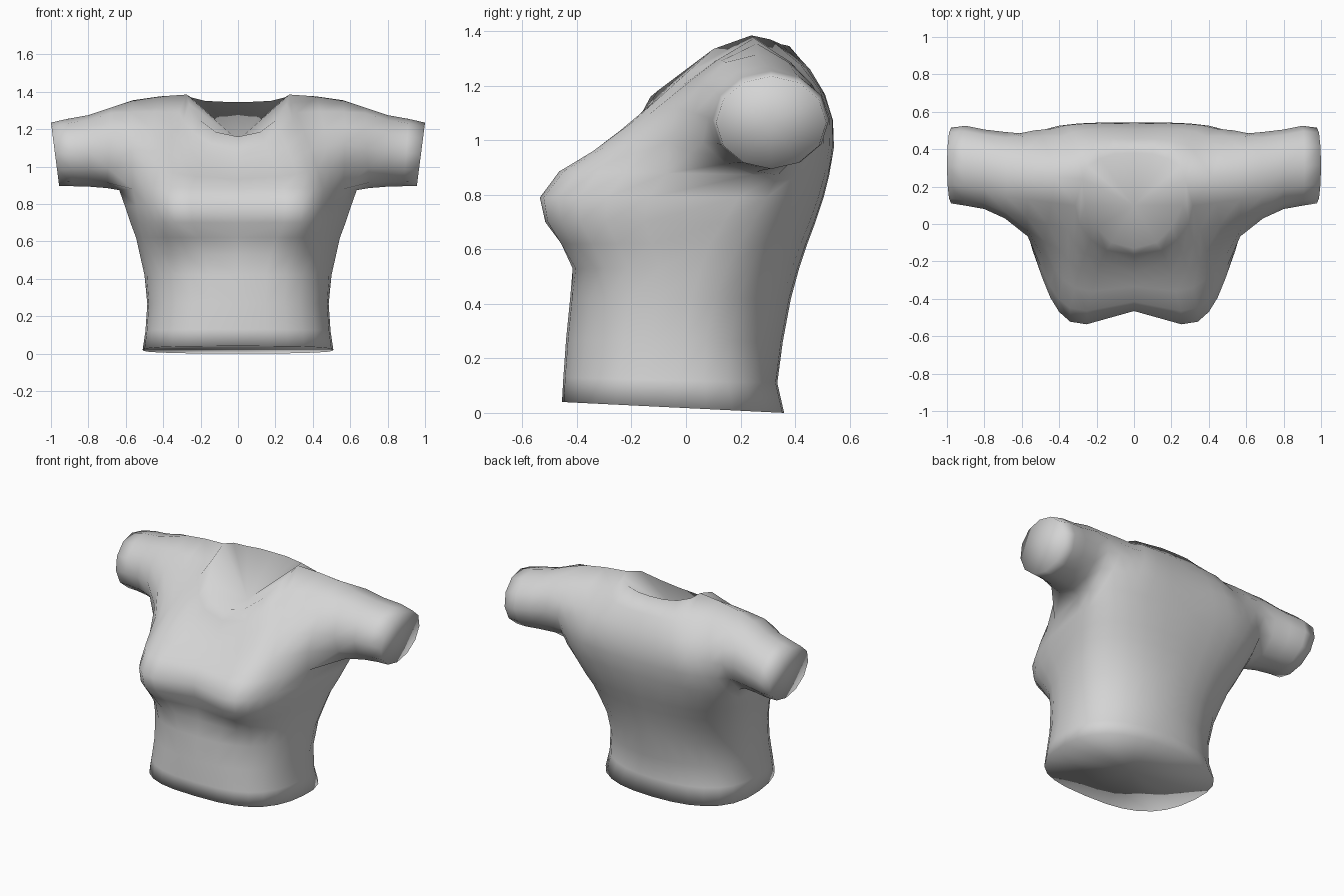
import bpy, bmesh, math
from mathutils import Vector

if "Cube" in bpy.data.objects:
    bpy.data.objects.remove(bpy.data.objects["Cube"])

grey = bpy.data.materials.new("light_grey_cloth")
grey.diffuse_color = (0.66, 0.66, 0.66, 1)
grey.use_nodes = True
grey.node_tree.nodes["Principled BSDF"].inputs["Base Color"].default_value = grey.diffuse_color

bm = bmesh.new()
ANGLES = [0, 12, 25, 38, 52, 66, 80]      # columns from the centre line to the armhole
LAST = len(ANGLES) - 1
STEPS = 5                                 # rows between armpit and shoulder


def strip(a, b):
    """Quads between two rows of vertices."""
    for i in range(len(a) - 1):
        quad = []
        for v in (a[i], a[i + 1], b[i + 1], b[i]):
            if v not in quad:
                quad.append(v)
        if len(quad) > 2:
            bm.faces.new(quad)


def fan(row, centre, closed=False):
    """Triangles from a row to one centre point."""
    c = bm.verts.new(centre)
    loop = row + row[:1] if closed else row
    for a, b in zip(loop, loop[1:]):
        bm.faces.new((a, b, c))


def half_ring(zf, zb, w, wf, yf, yb, ys, bust, p, q):
    """Half a torso ring: front centre, around the side, to back centre."""
    pts = []
    for front in (True, False):
        angs = ANGLES + [90] if front else ANGLES[::-1]
        for deg in angs:
            s, c = math.sin(math.radians(deg)), math.cos(math.radians(deg))
            if deg == 90:
                c = 0.0
            if front:
                x = (wf + (w - wf) * (deg / 90) ** 6) * s ** p
                y = ys + (yf - ys) * c ** p
                y -= bust * math.exp(-((x - 0.3) / (0.13 if x < 0.3 else 0.2)) ** 2)
            else:
                x = w * s ** q
                y = ys + (yb - ys) * c ** (q - 0.13)
            f = (y - yf) / (yb - yf)
            pts.append(bm.verts.new((x, y, zf + (zb - zf) * f)))
    return pts


# Torso from hem to armpit: z front, z back, width, front width, front, back, side y, bust,
# front roundness, back roundness
LEVELS = [
    (0.04, 0.00, 0.51, 0.50, -0.455, 0.36, -0.04, 0.0, 0.72, 0.84),
    (0.13, 0.11, 0.495, 0.49, -0.45, 0.335, -0.03, 0.0, 0.73, 0.90),
    (0.27, 0.26, 0.485, 0.48, -0.44, 0.355, -0.01, 0.0, 0.76, 0.98),
    (0.42, 0.42, 0.50, 0.485, -0.425, 0.385, 0.02, 0.0, 0.74, 0.96),
    (0.53, 0.53, 0.525, 0.485, -0.415, 0.415, 0.06, 0.02, 0.66, 0.91),
    (0.62, 0.62, 0.545, 0.485, -0.43, 0.445, 0.10, 0.055, 0.54, 0.87),
    (0.70, 0.70, 0.575, 0.49, -0.455, 0.475, 0.15, 0.08, 0.44, 0.83),
    (0.79, 0.79, 0.605, 0.49, -0.465, 0.505, 0.20, 0.088, 0.42, 0.80),
    (0.885, 0.87, 0.635, 0.50, -0.415, 0.525, 0.25, 0.065, 0.44, 0.78),
]
rings = [half_ring(*lv) for lv in LEVELS]
for a, b in zip(rings, rings[1:]):
    strip(a, b)
armpit = rings[-1]

# Neckline and shoulder seam
FRONT_NECK = [(0, -0.13, 1.16), (0.12, -0.10, 1.185), (0.20, -0.02, 1.245), (0.26, 0.10, 1.335)]
BACK_NECK = [(0, 0.38, 1.345), (0.10, 0.375, 1.347), (0.18, 0.35, 1.352), (0.25, 0.31, 1.37)]
SHOULDER = [(0.275, 0.24, 1.385), (0.42, 0.25, 1.375), (0.56, 0.26, 1.355)]
shoulder = [bm.verts.new(p) for p in SHOULDER]
front_top = [bm.verts.new(p) for p in FRONT_NECK] + shoulder
back_top = [bm.verts.new(p) for p in BACK_NECK] + shoulder


def panel(base, top, control):
    """Chest or back panel: curved columns from armpit row to shoulder row."""
    rows = [base]
    for k in range(1, STEPS):
        t, row = k / STEPS, []
        for i, (a, b) in enumerate(zip(base, top)):
            u = i / LAST
            y, z = control(u)
            c = Vector(((a.co.x + b.co.x) / 2 + 0.02 * u, y, z))
            row.append(bm.verts.new(a.co * (1 - t) ** 2 + c * 2 * t * (1 - t) + b.co * t * t))
        rows.append(row)
    rows.append(top)
    for r, s in zip(rows, rows[1:]):
        strip(r, s)
    return [r[LAST] for r in rows[:-1]]


front_edge = panel(armpit[:LAST + 1], front_top, lambda u: (-0.2 + 0.1 * u, 1.0 + 0.22 * u))
back_edge = panel(armpit[:LAST + 1:-1], back_top, lambda u: (0.595 + 0.075 * u, 1.13 + 0.03 * u))

# Sleeve: loops from the armhole outwards (x, tilt, y min, y max, z min, z max)
loop = [armpit[LAST + 1]] + front_edge + [shoulder[-1]] + back_edge[::-1]
n = len(loop)
for x, tilt, y0, y1, z0, z1 in [
    (0.69, -0.01, 0.03, 0.492, 0.885, 1.315),
    (0.80, 0.0, 0.08, 0.505, 0.893, 1.275),
    (0.90, 0.012, 0.098, 0.525, 0.895, 1.255),
    (0.978, 0.022, 0.11, 0.515, 0.895, 1.235),
]:
    new = []
    for i in range(n):
        a = 2 * math.pi * i / n
        new.append(bm.verts.new((x + -tilt * math.cos(a),
                                 (y0 + y1) / 2 - (y1 - y0) / 2 * math.sin(a),
                                 (z0 + z1) / 2 - (z1 - z0) / 2 * math.cos(a))))
    strip(loop + loop[:1], new + new[:1])
    loop = new

# Closed openings: sleeve end, hem and sunken neck
fan(loop, (0.975, 0.31, 1.065), closed=True)
fan(rings[0], (0, -0.03, 0.02))
fan(front_top[:5] + back_top[3::-1], (0, 0.10, 1.14))

bmesh.ops.recalc_face_normals(bm, faces=bm.faces)
for f in bm.faces:
    f.smooth = True
mesh = bpy.data.meshes.new("shirt")
bm.to_mesh(mesh)
bm.free()
mesh.materials.append(grey)
shirt = bpy.data.objects.new("shirt", mesh)
bpy.context.collection.objects.link(shirt)

# Second half of the shirt
mirror = shirt.modifiers.new("mirror", 'MIRROR')
mirror.use_axis[0] = True
mirror.use_clip = True
mirror.merge_threshold = 0.001
